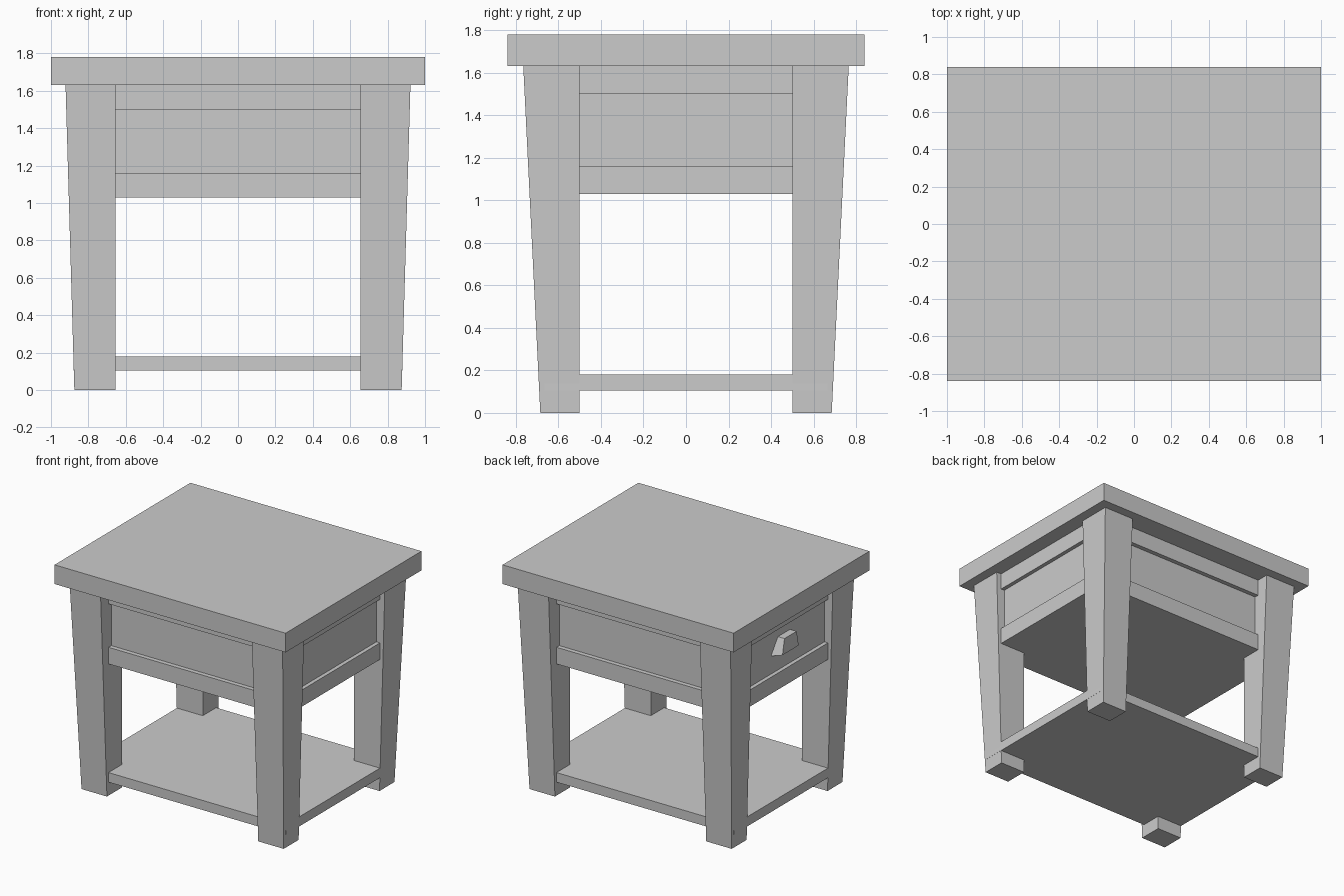
import bpy, bmesh

if "Cube" in bpy.data.objects:
    bpy.data.objects.remove(bpy.data.objects["Cube"])


def make_mesh(name, rings):
    """Closed solid skinned between two four-point rings."""
    bm = bmesh.new()
    a, b = [[bm.verts.new(p) for p in ring] for ring in rings]
    bm.faces.new(a)
    bm.faces.new(b)
    for i in range(4):
        j = (i + 1) % 4
        bm.faces.new((a[i], a[j], b[j], b[i]))
    bmesh.ops.recalc_face_normals(bm, faces=bm.faces)
    mesh = bpy.data.meshes.new(name)
    bm.to_mesh(mesh)
    bm.free()
    obj = bpy.data.objects.new(name, mesh)
    bpy.context.collection.objects.link(obj)
    return obj


def rect(x0, x1, y0, y1, z):
    return [(x0, y0, z), (x1, y0, z), (x1, y1, z), (x0, y1, z)]


def slab(name, hx, hy, z0, z1):
    return make_mesh(name, [rect(-hx, hx, -hy, hy, z) for z in (z0, z1)])


# Top, frame rails, recessed drawer case and lower shelf
slab("table_top", 1.0, 0.84, 1.63, 1.78)
slab("upper_rail", 0.879, 0.665, 1.50, 1.63)
slab("drawer_case", 0.848, 0.63, 1.16, 1.50)
slab("lower_rail", 0.879, 0.665, 1.03, 1.16)
slab("lower_shelf", 0.879, 0.665, 0.105, 0.18)

# Legs: straight inner faces, outer faces widening upward
for sx, side in ((-1, "left"), (1, "right")):
    for sy, end in ((-1, "front"), (1, "back")):
        make_mesh(f"{end}_{side}_leg", [
            rect(sx * 0.655, sx * 0.875, sy * 0.5, sy * 0.685, 0),
            rect(sx * 0.655, sx * 0.922, sy * 0.5, sy * 0.765, 1.63)])


# Drawer pull on the left side, tapering outward from the drawer face
def pull_ring(x, bottom, top):
    return [(x, -bottom, 1.30), (x, bottom, 1.30), (x, top, 1.42), (x, -top, 1.42)]


make_mesh("drawer_pull", [pull_ring(-0.845, 0.16, 0.075),
                          pull_ring(-0.905, 0.10, 0.075)])
